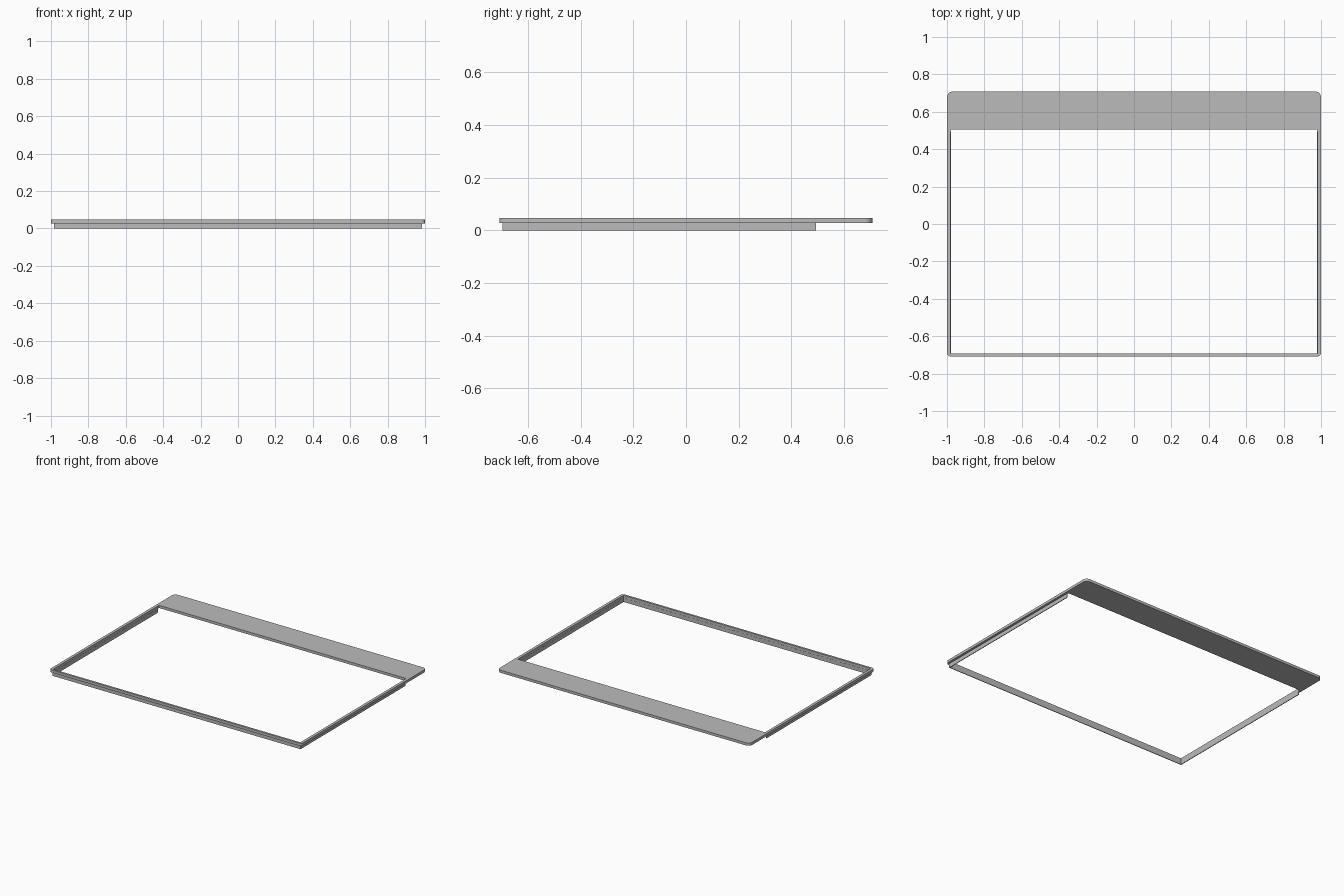
import bpy, bmesh
from math import sin, cos, pi, radians

cube = bpy.data.objects.get("Cube")
if cube:
    bpy.data.objects.remove(cube, do_unlink=True)

grey = bpy.data.materials.new("plain_grey")
grey.use_nodes = True
colour = (0.5, 0.5, 0.5, 1)
grey.diffuse_color = colour
grey.node_tree.nodes["Principled BSDF"].inputs["Base Color"].default_value = colour


def rounded_rect(x, y0, y1, r_front, r_back, steps=6):
    """Outline centred on x, with its own radius at the front and back."""
    corners = [(x, y1, r_back), (-x, y1, r_back),
               (-x, y0, r_front), (x, y0, r_front)]
    points = []
    for i, (cx, cy, r) in enumerate(corners):
        mx = cx - r if cx > 0 else cx + r
        my = cy - r if cy == y1 else cy + r
        for s in range(steps + 1):
            a = pi / 2 * (i + s / steps)
            points.append((mx + r * cos(a), my + r * sin(a)))
    return points


def plate(name, outlines, z0, z1):
    """Filled flat outlines, inner ones cut as holes, extruded from z0 to z1."""
    curve = bpy.data.curves.new(name + "_outline", "CURVE")
    curve.dimensions = "2D"
    curve.fill_mode = "BOTH"
    curve.extrude = (z1 - z0) / 2
    for outline in outlines:
        spline = curve.splines.new("POLY")
        spline.points.add(len(outline) - 1)
        for p, (x, y) in zip(spline.points, outline):
            p.co = (x, y, 0, 1)
        spline.use_cyclic_u = True
    helper = bpy.data.objects.new(name + "_helper", curve)
    bpy.context.collection.objects.link(helper)
    graph = bpy.context.evaluated_depsgraph_get()
    mesh = bpy.data.meshes.new_from_object(helper.evaluated_get(graph))
    bpy.data.objects.remove(helper, do_unlink=True)

    bm = bmesh.new()
    bm.from_mesh(mesh)
    bmesh.ops.remove_doubles(bm, verts=bm.verts, dist=1e-5)
    bmesh.ops.translate(bm, verts=bm.verts, vec=(0, 0, (z0 + z1) / 2))
    bmesh.ops.recalc_face_normals(bm, faces=bm.faces)
    bm.to_mesh(mesh)
    bm.free()
    mesh.name = name
    mesh.materials.clear()
    mesh.materials.append(grey)
    obj = bpy.data.objects.new(name, mesh)
    bpy.context.collection.objects.link(obj)
    bpy.ops.object.select_all(action="DESELECT")
    obj.select_set(True)
    bpy.context.view_layer.objects.active = obj
    bpy.ops.object.shade_smooth_by_angle(angle=radians(30))


# Upper frame: narrow rails at the sides and front, wide panel at the back
opening = [(0.98, 0.505), (-0.98, 0.505), (-0.98, -0.693), (0.98, -0.693)]
plate("upper_frame",
      [rounded_rect(1, -0.708, 0.708, 0.02, 0.03), opening], 0.028, 0.047)

# Lower skirt: thin U-shaped wall under the side and front rails
skirt = [(0.984, 0.494), (0.979, 0.494), (0.979, -0.692), (-0.979, -0.692),
         (-0.979, 0.494), (-0.984, 0.494), (-0.984, -0.697), (0.984, -0.697)]
plate("lower_skirt", [skirt], 0, 0.028)
